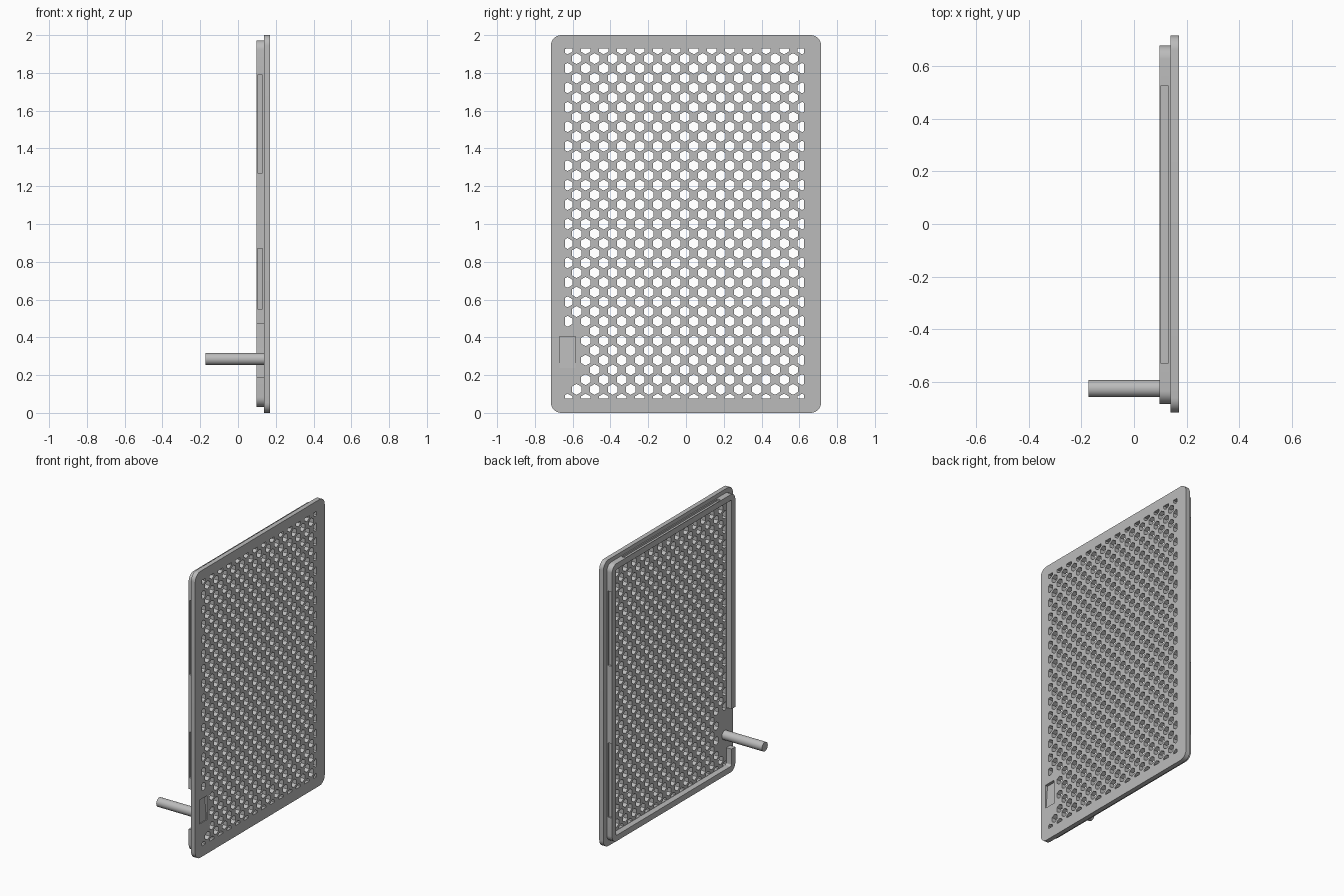
import bpy, math
from mathutils import Vector

if "Cube" in bpy.data.objects:
    bpy.data.objects.remove(bpy.data.objects["Cube"], do_unlink=True)

grey = bpy.data.materials.new("plain grey")
grey.use_nodes = True
colour = (0.5, 0.5, 0.5, 1)
grey.diffuse_color = colour
grey.node_tree.nodes["Principled BSDF"].inputs["Base Color"].default_value = colour


def rounded_rect(y0, y1, z0, z1, r, steps=8):
    pts = []
    corners = [(y1 - r, z1 - r), (y0 + r, z1 - r), (y0 + r, z0 + r), (y1 - r, z0 + r)]
    for i, (cy, cz) in enumerate(corners):
        for s in range(steps + 1):
            a = math.pi / 2 * (i + s / steps)
            pts.append((cy + r * math.cos(a), cz + r * math.sin(a)))
    return pts


def clip(poly, axis, limit, sign):
    """Keep the part of a convex outline on one side of a line."""
    out = []
    for i, b in enumerate(poly):
        a = poly[i - 1]
        da, db = sign * (a[axis] - limit), sign * (b[axis] - limit)
        if (da > 0) != (db > 0):
            out.append(tuple(Vector(a).lerp(Vector(b), da / (da - db))))
        if db > 0:
            out.append(b)
    return out


def activate(obj):
    bpy.ops.object.select_all(action='DESELECT')
    obj.select_set(True)
    bpy.context.view_layer.objects.active = obj


def sheet(name, outlines, x0, x1):
    """Extrude filled outlines (y, z) between two x positions."""
    curve = bpy.data.curves.new(name, 'CURVE')
    curve.dimensions = '2D'
    curve.fill_mode = 'BOTH'
    curve.extrude = (x1 - x0) / 2
    for pts in outlines:
        spline = curve.splines.new('POLY')
        spline.points.add(len(pts) - 1)
        for p, (u, v) in zip(spline.points, pts):
            p.co = (u, v, 0, 1)
        spline.use_cyclic_u = True
    obj = bpy.data.objects.new(name, curve)
    bpy.context.collection.objects.link(obj)
    obj.location.x = (x0 + x1) / 2
    obj.rotation_euler = (math.pi / 2, 0, math.pi / 2)
    activate(obj)
    bpy.ops.object.convert(target='MESH')
    obj = bpy.context.object
    bpy.ops.object.mode_set(mode='EDIT')
    bpy.ops.mesh.select_all(action='SELECT')
    bpy.ops.mesh.remove_doubles(threshold=0.0001)
    bpy.ops.mesh.normals_make_consistent(inside=False)
    bpy.ops.object.mode_set(mode='OBJECT')
    obj.data.materials.clear()
    obj.data.materials.append(grey)
    return obj


def cut(obj, lo, hi, tilt=0):
    """Subtract a box given by its low and high corners."""
    lo, hi = Vector(lo), Vector(hi)
    bpy.ops.mesh.primitive_cube_add(size=1, location=(lo + hi) / 2)
    cutter = bpy.context.object
    cutter.scale = hi - lo
    cutter.rotation_euler.y = tilt
    cutter.hide_render = True
    activate(obj)
    mod = obj.modifiers.new("cut", 'BOOLEAN')
    mod.object = cutter
    mod.operation = 'DIFFERENCE'
    mod.solver = 'EXACT'
    bpy.ops.object.modifier_apply(modifier=mod.name)
    bpy.data.objects.remove(cutter, do_unlink=True)


# Honeycomb holes, trimmed to the grille area and around the latch patch
Y0, Y1, Z0, Z1 = -0.64, 0.625, 0.075, 1.93
PITCH, ROW, RADIUS = 0.0955, 0.0515, 0.029
holes = []
for row in range(37):
    cz = 1.927 - row * ROW
    for col in range(15):
        cy = -0.627 + (col + 0.5 * (row % 2)) * PITCH
        hexagon = [(cy + RADIUS * math.sin(k * math.pi / 3),
                    cz + RADIUS * math.cos(k * math.pi / 3)) for k in range(6)]
        limits = [(0, Y0, 1), (0, Y1, -1), (1, Z0, 1), (1, Z1, -1)]
        if 0.15 < cz < 0.47:
            limits.append((0, -0.56, 1))
        for axis, limit, sign in limits:
            hexagon = clip(hexagon, axis, limit, sign)
        if len(hexagon) > 2:
            width = max(p[0] for p in hexagon) - min(p[0] for p in hexagon)
            height = max(p[1] for p in hexagon) - min(p[1] for p in hexagon)
            if min(width, height) > 0.006:
                holes.append(hexagon)

# Perforated face plate with a sloping finger recess
plate = sheet("grille_plate", [rounded_rect(-0.715, 0.715, 0, 2, 0.055)] + holes, 0.138, 0.17)
cut(plate, (0.158, -0.67, 0.238), (0.19, -0.585, 0.405), tilt=-0.07)

# Raised rim behind the plate, with a gap at the latch and snap grooves
rim = sheet("rear_rim", [rounded_rect(-0.683, 0.677, 0.032, 1.972, 0.05),
                         rounded_rect(-0.642, 0.636, 0.073, 1.931, 0.012)], 0.097, 0.139)
cut(rim, (0.05, -0.75, 0.19), (0.2, -0.6, 0.47))
for z0, z1 in [(0.55, 0.87), (1.27, 1.79)]:
    cut(rim, (0.102, -0.72, z0), (0.13, -0.67, z1))
for z0, z1 in [(0.21, 0.73), (1.27, 1.79)]:
    cut(rim, (0.102, 0.664, z0), (0.13, 0.72, z1))
cut(rim, (0.102, -0.53, 1.959), (0.13, 0.525, 2.02))
cut(rim, (0.102, -0.53, 0), (0.13, 0.525, 0.045))

# Round latch rod
bpy.ops.mesh.primitive_cylinder_add(vertices=32, radius=0.032, depth=0.315,
                                    location=(-0.0145, -0.625, 0.285),
                                    rotation=(0, math.pi / 2, 0))
rod = bpy.context.object
rod.name = "latch_rod"
rod.data.materials.append(grey)

for obj in (plate, rim, rod):
    activate(obj)
    bpy.ops.object.shade_smooth_by_angle(angle=math.radians(30))
